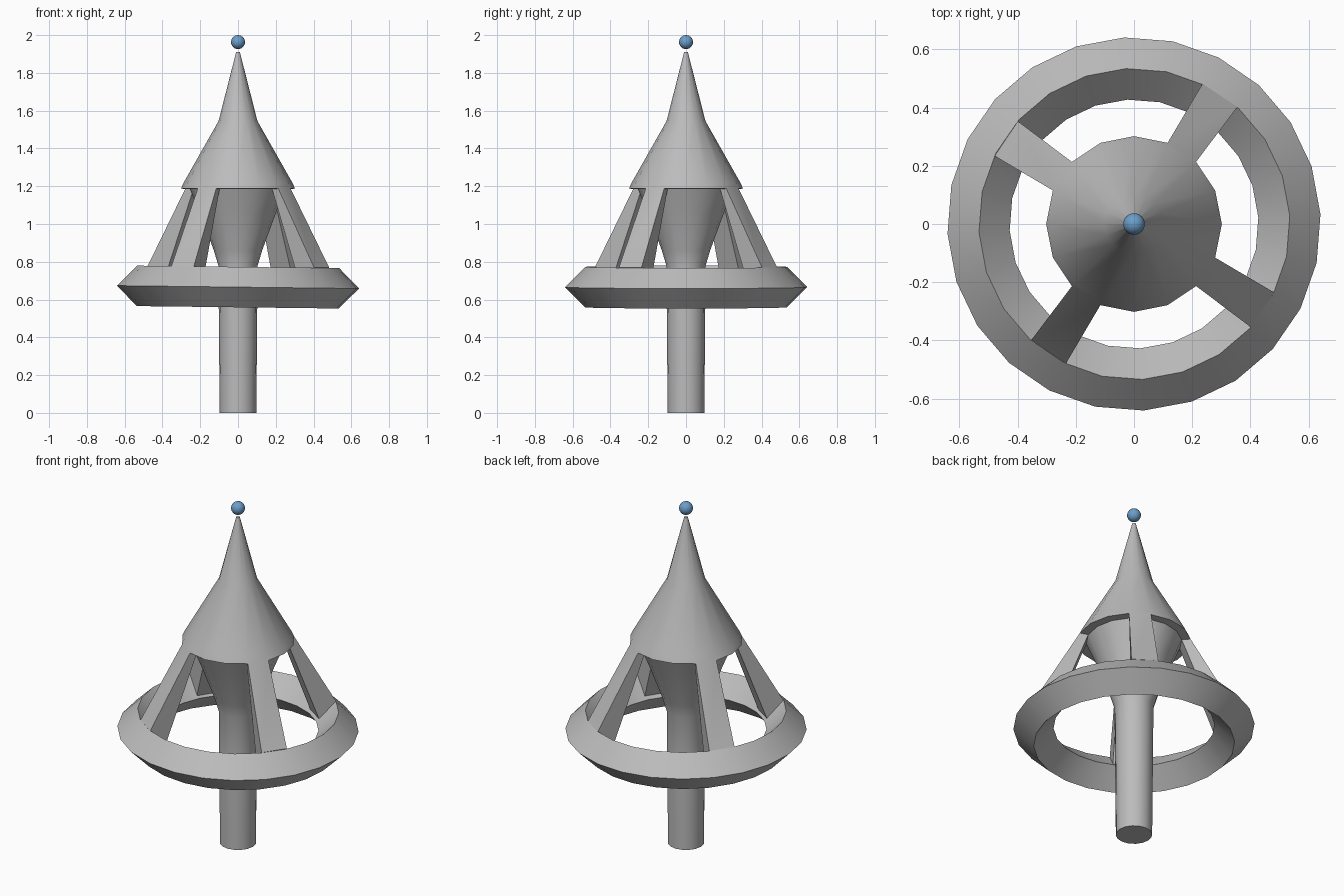
import bpy, bmesh, math
from mathutils import Matrix, Vector

if "Cube" in bpy.data.objects:
    bpy.data.objects.remove(bpy.data.objects["Cube"])


def material(name, rgb):
    m = bpy.data.materials.new(name)
    m.diffuse_color = (*rgb, 1)
    m.use_nodes = True
    m.node_tree.nodes["Principled BSDF"].inputs["Base Color"].default_value = m.diffuse_color
    return m


grey = material("plain_grey", (0.5, 0.5, 0.5))
blue = material("soft_blue", (0.15, 0.34, 0.58))


def finish(bm, name, mat, angle=30, flat=lambda f: False):
    bmesh.ops.recalc_face_normals(bm, faces=bm.faces)
    for f in bm.faces:
        f.smooth = not flat(f)
    me = bpy.data.meshes.new(name)
    bm.to_mesh(me)
    bm.free()
    me.materials.append(mat)
    me.set_sharp_from_angle(angle=math.radians(angle))
    ob = bpy.data.objects.new(name, me)
    bpy.context.collection.objects.link(ob)
    return ob


def lathe(bm, profile, n, offset=0.0, closed=False):
    """Spin (radius, z) points into rings of quads."""
    rings = []
    for r, z in profile:
        rings.append([bm.verts.new((r * math.cos(offset + math.tau * k / n),
                                    r * math.sin(offset + math.tau * k / n), z))
                      for k in range(n)])
    pairs = list(zip(rings, rings[1:]))
    if closed:
        pairs.append((rings[-1], rings[0]))
    faces = []
    for a, b in pairs:
        faces.append([bm.faces.new((a[k], a[(k + 1) % n], b[(k + 1) % n], b[k]))
                      for k in range(n)])
    if not closed:
        bm.faces.new(rings[0])
        bm.faces.new(rings[-1])
    return rings, faces


# Shaft, flared neck and pointed canopy in one turned body
N = 16
profile = [(0.097, 0.0), (0.102, 0.56), (0.104, 0.78), (0.128, 0.86),
           (0.202, 1.06), (0.255, 1.185), (0.302, 1.187), (0.29, 1.215),
           (0.103, 1.545), (0.01, 1.91)]
bm = bmesh.new()
rings, faces = lathe(bm, profile, N)

# Four struts drawn down from the underside of the canopy rim
inner, outer = rings[5], rings[6]
for k in (2, 6, 10, 14):
    bm.faces.remove(faces[5][k])
    a = math.tau * (k + 0.5) / N
    radial = Vector((math.cos(a), math.sin(a), 0))
    side = Vector((-math.sin(a), math.cos(a), 0))
    top = [inner[k], inner[(k + 1) % N], outer[(k + 1) % N], outer[k]]
    end = [bm.verts.new(radial * r + side * s + Vector((0, 0, z)))
           for r, s, z in ((0.437, -0.065, 0.68), (0.437, 0.065, 0.68),
                           (0.532, 0.072, 0.77), (0.532, -0.072, 0.77))]
    for i in range(4):
        j = (i + 1) % 4
        bm.faces.new((top[i], top[j], end[j], end[i]))
    bm.faces.new(end)
finish(bm, "shaft_and_canopy", grey, 35)

# Diamond-section ring, tilted very slightly
R, t = 0.535, 0.107
bm = bmesh.new()
lathe(bm, [(R + t, 0), (R, t), (R - t, 0), (R, -t)], 24, math.radians(3), True)
bmesh.ops.transform(bm, verts=bm.verts,
                    matrix=Matrix.Translation((0, 0, 0.666)) @ Matrix.Rotation(0.012, 4, 'Y'))
finish(bm, "ring", grey, 30,
       lambda f: f.calc_center_median().to_2d().length < R)

# Small ball floating above the tip
bm = bmesh.new()
bmesh.ops.create_uvsphere(bm, u_segments=24, v_segments=14, radius=0.037,
                          matrix=Matrix.Translation((0, 0, 1.963)))
finish(bm, "tip_ball", blue, 60)
